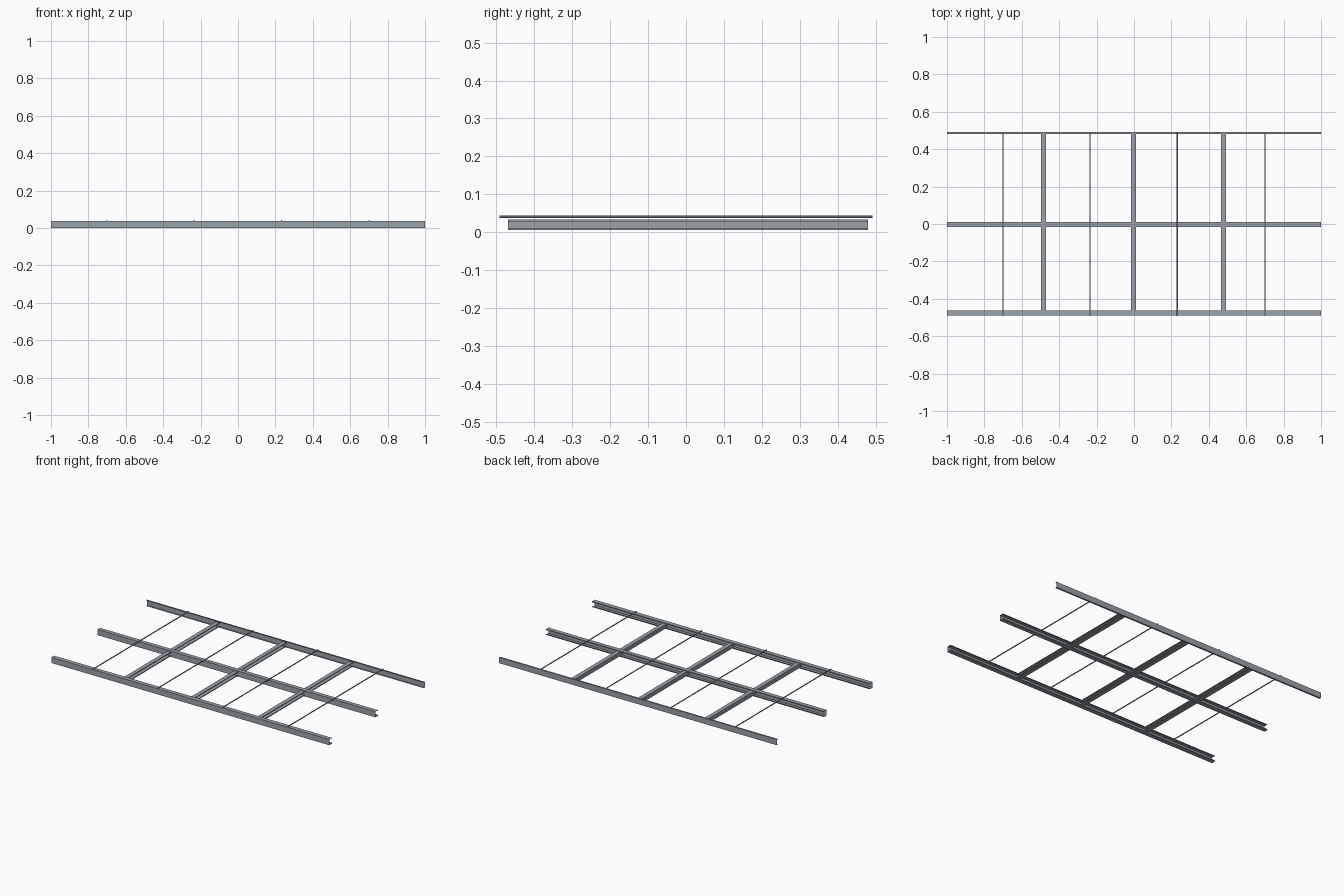
import bpy, math

if "Cube" in bpy.data.objects:
    bpy.data.objects.remove(bpy.data.objects["Cube"])

steel = bpy.data.materials.new("galvanised steel")
steel.diffuse_color = (0.32, 0.36, 0.40, 1)
steel.use_nodes = True
steel.node_tree.nodes["Principled BSDF"].inputs["Base Color"].default_value = steel.diffuse_color


def extrude(name, profile, start, end, axis, closed=False):
    """Sweep a sheet-metal profile (u, z) along x or y."""
    n = len(profile)
    verts = []
    for t in (start, end):
        for u, z in profile:
            verts.append((t, u, z) if axis == 'x' else (u, t, z))
    count = n if closed else n - 1
    faces = [(i, (i + 1) % n, n + (i + 1) % n, n + i) for i in range(count)]
    if closed:
        faces += [tuple(range(n)), tuple(range(n, 2 * n))]
    mesh = bpy.data.meshes.new(name)
    mesh.from_pydata(verts, [], faces)
    mesh.materials.append(steel)
    obj = bpy.data.objects.new(name, mesh)
    bpy.context.collection.objects.link(obj)
    return obj


def channel(web, edge, z0, z1, lip=0.0):
    """Open C section: web at u=web, flanges reaching u=edge, optional lips."""
    pts = [(edge, z0), (web, z0), (web, z1), (edge, z1)]
    if lip:
        pts = [(edge, z0 + lip)] + pts + [(edge, z1 - lip)]
    return pts


# Long rails: two lipped channels and one shallow edge track
extrude("front_rail", channel(-0.49, -0.462, 0, 0.037, 0.006), -1, 1, 'x')
extrude("middle_rail", channel(-0.016, 0.011, 0, 0.037, 0.006), -1, 1, 'x')
extrude("back_edge_track", channel(0.492, 0.481, 0, 0.037), -1, 1, 'x')

# Cross beams, open towards +x
for i, x in enumerate((-0.483, -0.002, 0.478)):
    extrude(f"cross_beam_{i + 1}",
            channel(x - 0.0135, x + 0.0135, 0.006, 0.033, 0.005),
            -0.47, 0.48, 'y')

# Thin rods lying across the rails
for i, x in enumerate((-0.70, -0.235, 0.232, 0.70)):
    ring = [(x + 0.0035 * math.cos(k * math.pi / 4),
             0.0402 + 0.0035 * math.sin(k * math.pi / 4)) for k in range(8)]
    extrude(f"cross_rod_{i + 1}", ring, -0.492, 0.492, 'y', closed=True)
